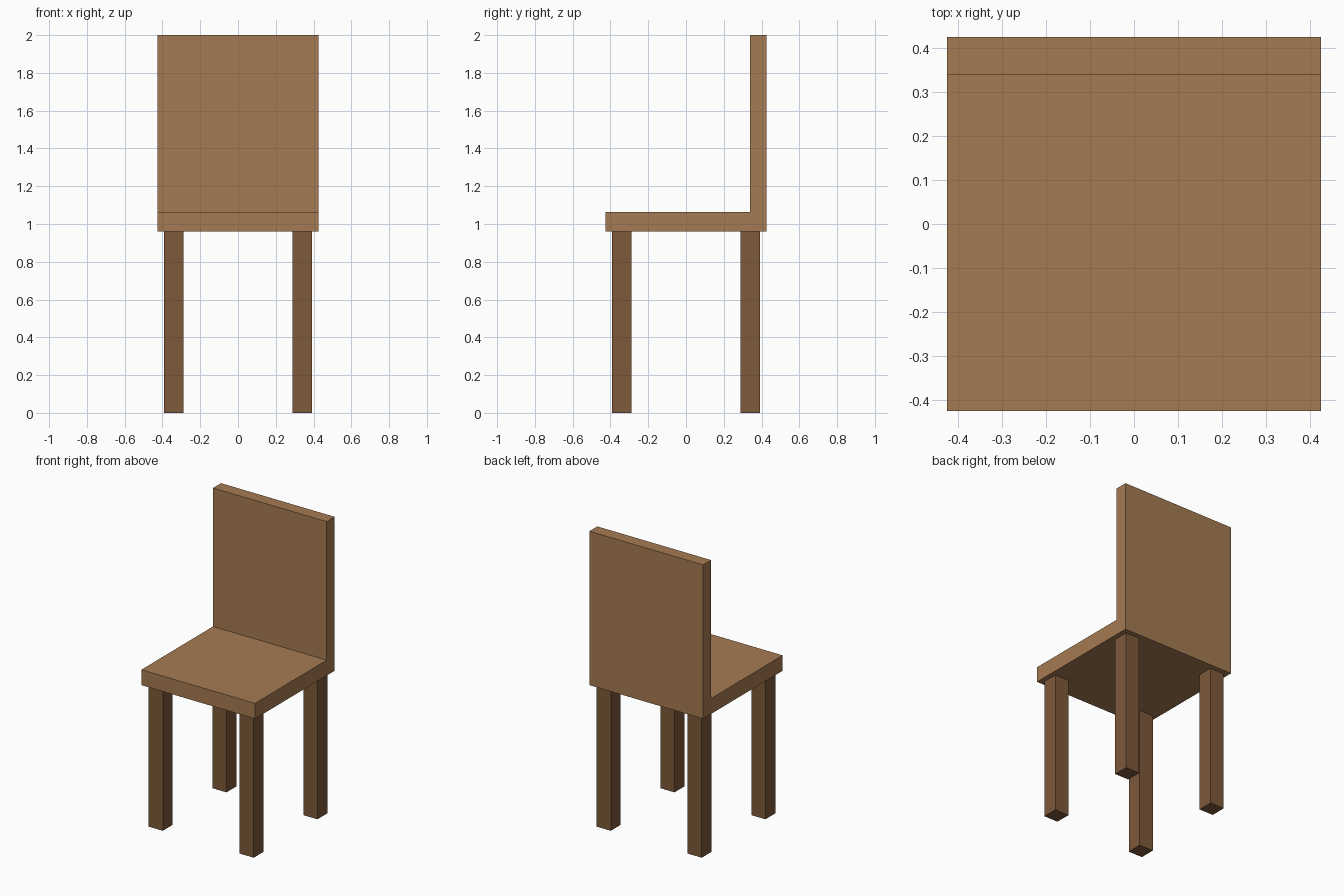
import bpy
import bmesh

if "Cube" in bpy.data.objects:
    bpy.data.objects.remove(bpy.data.objects["Cube"])


def material(name, rgb):
    mat = bpy.data.materials.new(name)
    mat.diffuse_color = (*rgb, 1.0)
    mat.use_nodes = True
    mat.node_tree.nodes["Principled BSDF"].inputs["Base Color"].default_value = mat.diffuse_color
    return mat


light_wood = material("light_wood", (0.376, 0.198, 0.084))
dark_wood = material("dark_wood", (0.205, 0.100, 0.042))

HALF = 0.425         # half width and depth of the seat
SEAT_BOTTOM = 0.96
SEAT_TOP = 1.064
BACK_FRONT = 0.34    # front face of the backrest
LEG_POS = 0.34
LEG_WIDTH = 0.105


def extruded(name, outline, start, offset, mat):
    """Solid made by sweeping a closed outline along an offset."""
    bm = bmesh.new()
    face = bm.faces.new([bm.verts.new(start(a, b)) for a, b in outline])
    result = bmesh.ops.extrude_face_region(bm, geom=[face], use_keep_orig=True)
    moved = [v for v in result["geom"] if isinstance(v, bmesh.types.BMVert)]
    bmesh.ops.translate(bm, verts=moved, vec=offset)
    bmesh.ops.recalc_face_normals(bm, faces=bm.faces)
    mesh = bpy.data.meshes.new(name)
    bm.to_mesh(mesh)
    bm.free()
    mesh.materials.append(mat)
    obj = bpy.data.objects.new(name, mesh)
    bpy.context.collection.objects.link(obj)
    return obj


# Seat and backrest as one L-shaped side profile swept across the width
profile = [(-HALF, SEAT_BOTTOM), (HALF, SEAT_BOTTOM), (HALF, 2.0),
           (BACK_FRONT, 2.0), (BACK_FRONT, SEAT_TOP), (-HALF, SEAT_TOP)]
extruded("seat_and_backrest", profile, lambda y, z: (-HALF, y, z),
         (2 * HALF, 0, 0), light_wood)

# Four square legs
h = LEG_WIDTH / 2
square = [(-h, -h), (h, -h), (h, h), (-h, h)]
for side, sx in (("left", -1), ("right", 1)):
    for end, sy in (("front", -1), ("back", 1)):
        leg = extruded(f"{end}_{side}_leg", square, lambda x, y: (x, y, 0),
                       (0, 0, SEAT_BOTTOM), dark_wood)
        leg.location = (sx * LEG_POS, sy * LEG_POS, 0)
